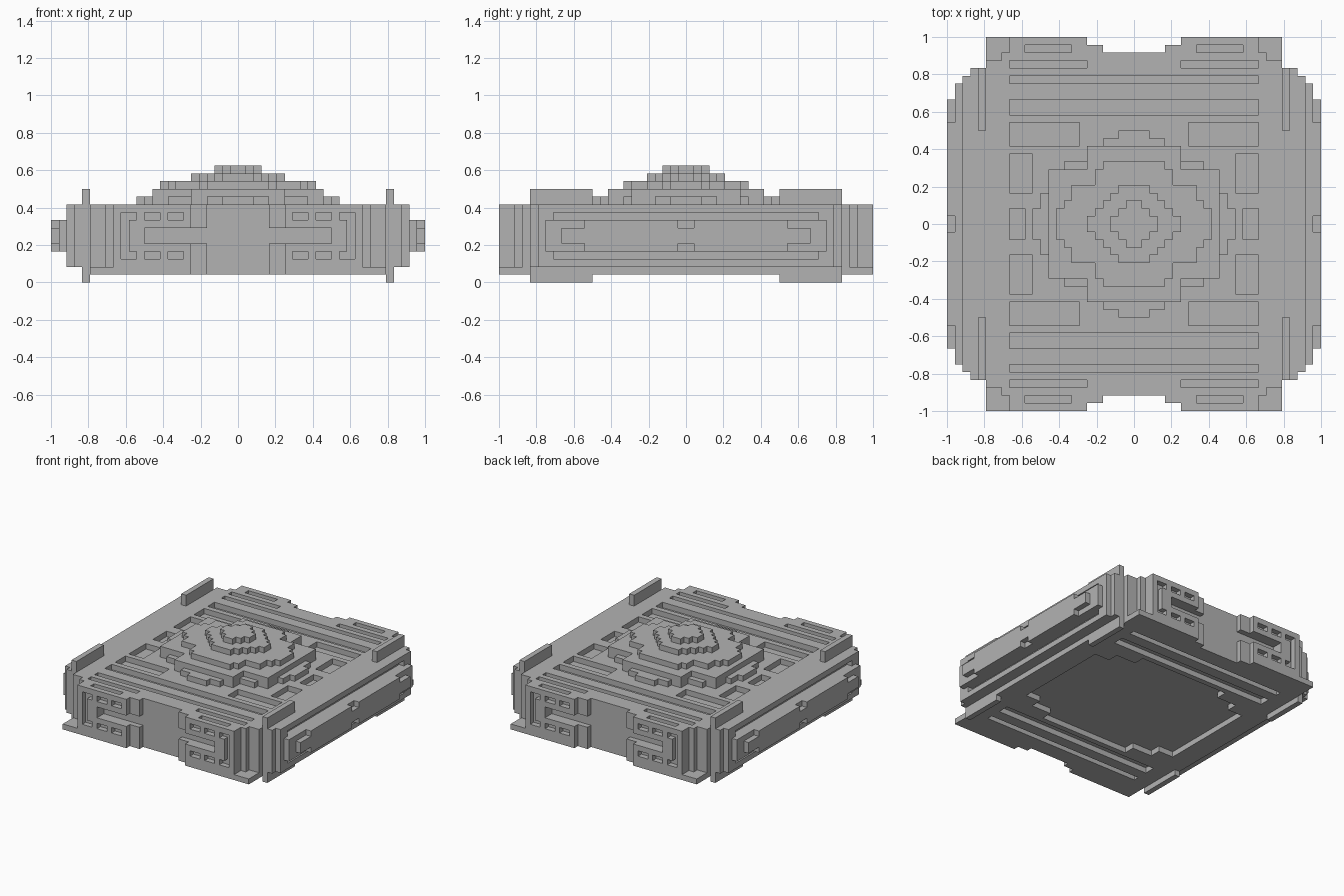
import bpy, bmesh
from itertools import product

cube = bpy.data.objects.get("Cube")
if cube:
    bpy.data.objects.remove(cube, do_unlink=True)

UNIT = 1 / 24

stone = bpy.data.materials.new("stone_grey")
stone.use_nodes = True
stone.diffuse_color = (0.45, 0.45, 0.45, 1)
stone.node_tree.nodes["Principled BSDF"].inputs["Base Color"].default_value = stone.diffuse_color


def block(x, y, z):
    """Cells of a block in one quarter; each range is (start, end)."""
    return set(product(range(*x), range(*y), range(*z)))


def build(name, quarter):
    """Mirror the quarter in x and y and skin its outer surface."""
    cells = set()
    for x, y, z in quarter:
        cells |= set(product((x, -x - 1), (y, -y - 1), (z,)))
    bm = bmesh.new()
    for cell in cells:
        for axis, side in product(range(3), (0, 1)):
            near = list(cell)
            near[axis] += 2 * side - 1
            if tuple(near) in cells:
                continue
            u, v = (axis + 1) % 3, (axis + 2) % 3
            loop = []
            for a, b in ((0, 0), (1, 0), (1, 1), (0, 1)):
                p = list(cell)
                p[axis] += side
                p[u] += a
                p[v] += b
                loop.append(bm.verts.new([c * UNIT for c in p]))
            bm.faces.new(loop if side else loop[::-1])
    bmesh.ops.remove_doubles(bm, verts=bm.verts, dist=UNIT / 100)
    bmesh.ops.dissolve_limit(bm, angle_limit=0.01, verts=bm.verts, edges=bm.edges)
    mesh = bpy.data.meshes.new(name)
    bm.to_mesh(mesh)
    bm.free()
    mesh.materials.append(stone)
    obj = bpy.data.objects.new(name, mesh)
    bpy.context.collection.objects.link(obj)


FULL = (1, 10)
body = block((0, 19), (0, 24), FULL)

# Stepped notch in the middle of the front and back
body -= block((0, 4), (22, 24), FULL) | block((4, 6), (23, 24), FULL)

# Stepped corners standing on a thin ledge
body -= block((16, 17), (22, 24), (2, 10)) | block((17, 19), (21, 24), (2, 10))

# Bracket reliefs on the front and back: slot, toothed grooves, end groove
body -= block((4, 12), (22, 24), (5, 7))
for z in (3, 8):
    body -= block((6, 15), (23, 24), (z, z + 1))
    for x in (6, 9, 12):
        body |= block((x, x + 1), (23, 24), (z, z + 1))
body -= block((14, 15), (23, 24), (3, 9))

# Sunken slots on the deck
slots = [((8, 14), (22, 23)), ((6, 16), (20, 21)), ((0, 16), (18, 19)),
         ((0, 16), (14, 16)), ((7, 16), (10, 13)), ((13, 16), (4, 9)),
         ((14, 16), (0, 2))]
for x, y in slots:
    body -= block(x, y, (9, 10))

# Underside: end grooves and a recess with stepped corners
for x, y in (((0, 16), (18, 19)), ((0, 16), (14, 16)),
             ((0, 16), (0, 9)), ((0, 13), (0, 11)), ((0, 9), (0, 13))):
    body -= block(x, y, (1, 2))
build("body", body)

# Side plates with raised and lowered wings
build("side_plates", block((19, 20), (0, 20), FULL) | block((19, 20), (12, 20), (0, 12)))

# Layered side rails
rails = block((20, 21), (0, 20), (2, 10))
rails |= block((21, 22), (17, 19), (2, 10))
for z in (2, 9):
    rails |= block((21, 22), (0, 17), (z, z + 1))
rails |= block((21, 23), (0, 18), (4, 8))
rails |= block((23, 24), (0, 16), (5, 7)) | block((23, 24), (1, 13), (4, 8))
build("side_rails", rails)

# Stepped dome: each tier is a union of centred rectangles (half width, half depth)
tiers = [
    [(13, 2), (12, 4), (11, 7), (9, 8), (6, 10), (4, 11), (2, 12)],
    [(11, 7), (6, 10)],
    [(10, 2), (9, 3), (8, 5), (5, 7), (4, 8)],
    [(6, 1), (5, 2), (4, 3), (3, 4), (2, 5)],
    [(3, 1), (2, 2), (1, 3)],
]
dome = set()
for level, rects in enumerate(tiers, 10):
    for w, d in rects:
        dome |= block((0, w), (0, d), (level, level + 1))
build("stepped_dome", dome)
